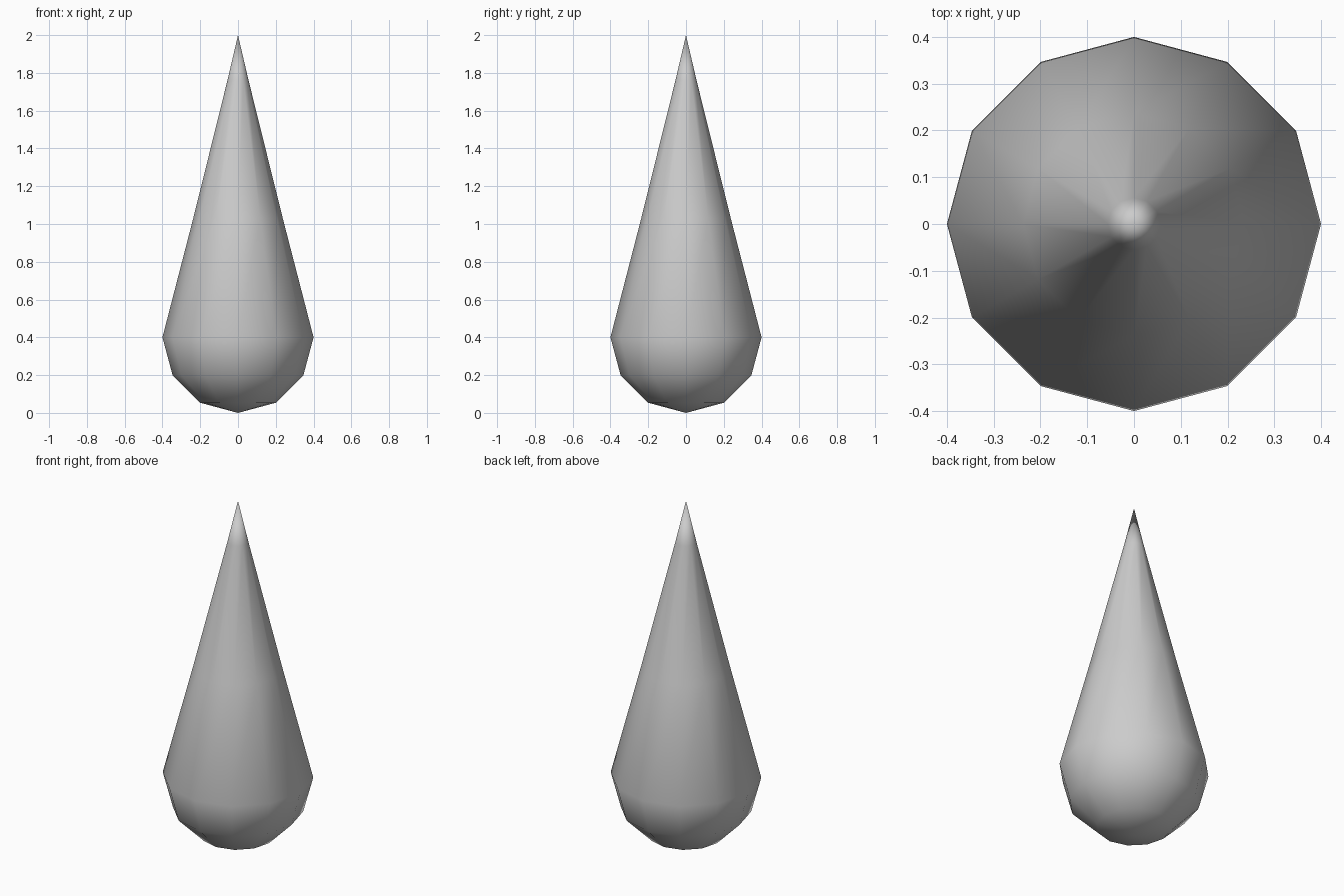
import bpy, bmesh
from math import cos, sin, pi

if "Cube" in bpy.data.objects:
    bpy.data.objects.remove(bpy.data.objects["Cube"])

SIDES = 12
# Teardrop profile (radius, height): half-sphere bottom, long taper to a point
R = 0.4
profile = [(R * sin(a * pi / 6), R - R * cos(a * pi / 6)) for a in (1, 2, 3)]
profile += [(0.237, 1.03), (0.056, 1.76)]

bm = bmesh.new()
rings = [[bm.verts.new((r * cos(2 * pi * i / SIDES), r * sin(2 * pi * i / SIDES), z))
          for i in range(SIDES)] for r, z in profile]
bottom = bm.verts.new((0, 0, 0))
tip = bm.verts.new((0, 0, 2))

# Skin the rings and close both ends with fans
for i in range(SIDES):
    j = (i + 1) % SIDES
    bm.faces.new((bottom, rings[0][j], rings[0][i]))
    for lo, hi in zip(rings, rings[1:]):
        bm.faces.new((lo[i], lo[j], hi[j], hi[i]))
    bm.faces.new((rings[-1][i], rings[-1][j], tip))
for f in bm.faces:
    f.smooth = True

mesh = bpy.data.meshes.new("teardrop")
bm.to_mesh(mesh)
bm.free()
bpy.context.collection.objects.link(bpy.data.objects.new("teardrop", mesh))
